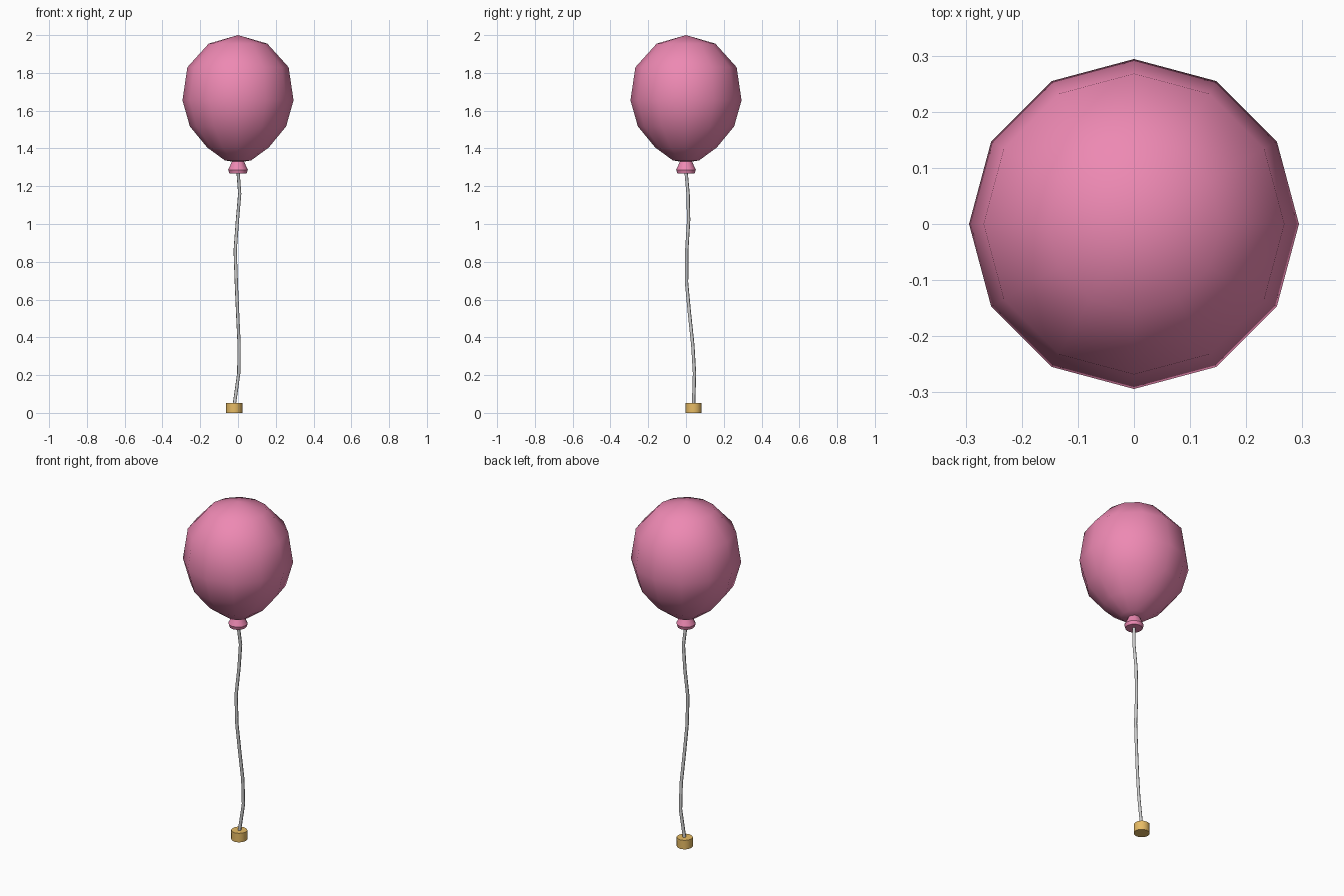
import bpy, bmesh, math

if "Cube" in bpy.data.objects:
    bpy.data.objects.remove(bpy.data.objects["Cube"])


def material(name, rgb):
    m = bpy.data.materials.new(name)
    m.diffuse_color = (*rgb, 1)
    m.use_nodes = True
    m.node_tree.nodes["Principled BSDF"].inputs["Base Color"].default_value = m.diffuse_color
    return m


def lathe(name, profile, mat, sides=12, centre=(0, 0), angle=60):
    """Revolve (radius, z) points, bottom to top, about a vertical axis."""
    bm = bmesh.new()
    rings = []
    for r, z in profile:
        if r == 0:
            rings.append([bm.verts.new((*centre, z))] * sides)
        else:
            rings.append([bm.verts.new((centre[0] + r * math.cos(math.tau * i / sides),
                                        centre[1] + r * math.sin(math.tau * i / sides), z))
                          for i in range(sides)])
    for low, high in zip(rings, rings[1:]):
        for i in range(sides):
            j = (i + 1) % sides
            quad = list(dict.fromkeys([low[i], low[j], high[j], high[i]]))
            bm.faces.new(quad)
    if profile[0][0]:
        bm.faces.new(rings[0][::-1])
    if profile[-1][0]:
        bm.faces.new(rings[-1])
    mesh = bpy.data.meshes.new(name)
    bm.to_mesh(mesh)
    bm.free()
    mesh.materials.append(mat)
    ob = bpy.data.objects.new(name, mesh)
    bpy.context.collection.objects.link(ob)
    bpy.ops.object.select_all(action='DESELECT')
    ob.select_set(True)
    bpy.context.view_layer.objects.active = ob
    bpy.ops.object.shade_smooth_by_angle(angle=math.radians(angle))
    return ob


pink = material("pink_rubber", (0.85, 0.25, 0.45))
gold = material("gold", (0.8, 0.5, 0.13))

# Inflated body
lathe("balloon_body", [(0, 1.325), (0.07, 1.337), (0.163, 1.405), (0.255, 1.517),
                       (0.294, 1.655), (0.268, 1.83), (0.155, 1.955), (0, 2.0)], pink)

# Tied neck with flared lip
lathe("balloon_knot", [(0.046, 1.268), (0.052, 1.287), (0.03, 1.335)], pink, angle=30)

# Weight at the foot of the string
lathe("weight", [(0.043, 0), (0.043, 0.053)], gold, centre=(-0.02, 0.04), angle=40)

# Wavy string
path = [(-0.02, 0.04, 0.04), (0.004, 0.045, 0.21), (0.006, 0.036, 0.36),
        (-0.002, 0.018, 0.53), (-0.009, 0.003, 0.69), (-0.015, 0.004, 0.86),
        (-0.003, 0.014, 1.02), (0.009, 0.011, 1.16), (0, 0, 1.28)]
curve = bpy.data.curves.new("string", 'CURVE')
curve.dimensions = '3D'
curve.bevel_depth = 0.009
curve.bevel_resolution = 1
curve.use_fill_caps = True
spline = curve.splines.new('POLY')
spline.points.add(len(path) - 1)
for p, co in zip(spline.points, path):
    p.co = (*co, 1)
bpy.context.collection.objects.link(bpy.data.objects.new("string", curve))
